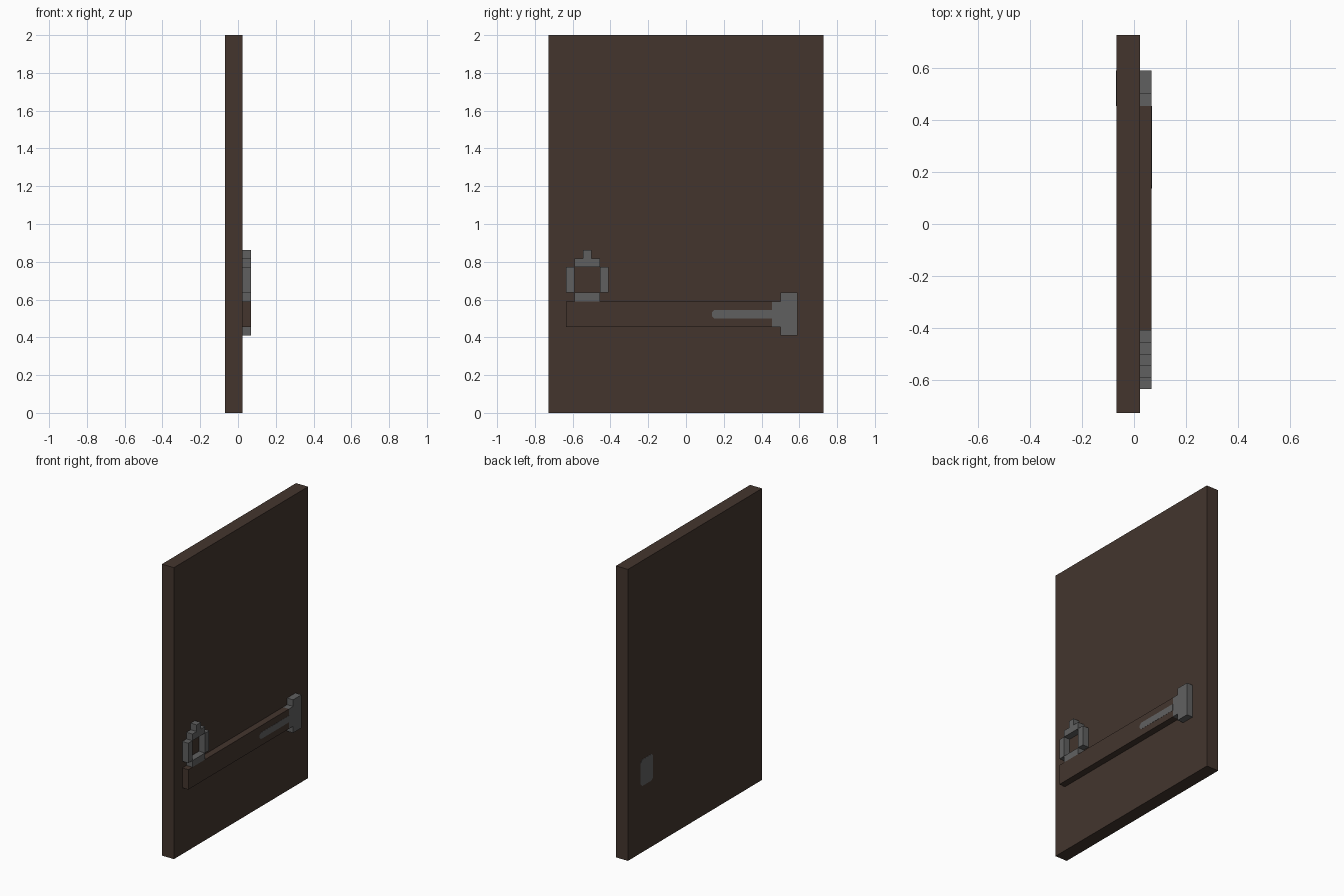
import bpy, bmesh

if "Cube" in bpy.data.objects:
    bpy.data.objects.remove(bpy.data.objects["Cube"])

P = 2 / 44            # the whole model sits on a regular grid of this step
BACK, FACE, FRONT = -1.5 * P, 0.5 * P, 1.5 * P


def material(name, color):
    m = bpy.data.materials.new(name)
    m.diffuse_color = (*color, 1)
    m.use_nodes = True
    m.node_tree.nodes["Principled BSDF"].inputs["Base Color"].default_value = m.diffuse_color
    return m


wood = material("dark wood", (0.057, 0.036, 0.027))
iron = material("grey iron", (0.118, 0.118, 0.118))


def prism(name, outline, x0, x1, mat):
    """Extrude a (y, z) outline given in grid steps from x0 to x1."""
    bm = bmesh.new()
    face = bm.faces.new([bm.verts.new((x0, y * P, z * P)) for y, z in outline])
    ext = bmesh.ops.extrude_face_region(bm, geom=[face])
    verts = [v for v in ext["geom"] if isinstance(v, bmesh.types.BMVert)]
    bmesh.ops.translate(bm, verts=verts, vec=(x1 - x0, 0, 0))
    bmesh.ops.recalc_face_normals(bm, faces=bm.faces)
    mesh = bpy.data.meshes.new(name)
    bm.to_mesh(mesh)
    bm.free()
    mesh.materials.append(mat)
    obj = bpy.data.objects.new(name, mesh)
    bpy.context.collection.objects.link(obj)
    return obj


def box(name, y0, y1, z0, z1, x0, x1, mat):
    return prism(name, [(y0, z0), (y1, z0), (y1, z1), (y0, z1)], x0, x1, mat)


# door panel and raised wooden rail
box("door_panel", -16, 16, 0, 44, BACK, FACE, wood)
box("rail", -14, 10, 10, 13, FACE, FRONT, wood)

# hinge: stepped block at the edge
prism("hinge_block", [(10, 10), (11, 10), (11, 9), (13, 9), (13, 14),
                      (11, 14), (11, 13), (10, 13)], FACE, FRONT, iron)

# thin iron strap with a tapered tip on the rail
c = 0.3
prism("hinge_strap", [(3 + c, 11), (10, 11), (10, 12), (3 + c, 12),
                      (3, 12 - c), (3, 11 + c)], FRONT, FRONT + 0.001, iron)

# ring handle: four bars and a top stud
for name, y0, y1, z0, z1 in (("ring_left", -14, -13, 14, 17),
                             ("ring_right", -10, -9, 14, 17),
                             ("ring_bottom", -13, -10, 13, 14),
                             ("ring_top", -13, -10, 17, 18),
                             ("ring_stud", -12, -11, 18, 19)):
    box(name, y0, y1, z0, z1, FACE, FRONT, iron)

# thin iron plate with cut corners on the back
c = 0.4
prism("back_plate", [(10 + c, 10), (13 - c, 10), (13, 10 + c), (13, 14 - c),
                     (13 - c, 14), (10 + c, 14), (10, 14 - c), (10, 10 + c)],
      BACK, BACK - 0.001, iron)
